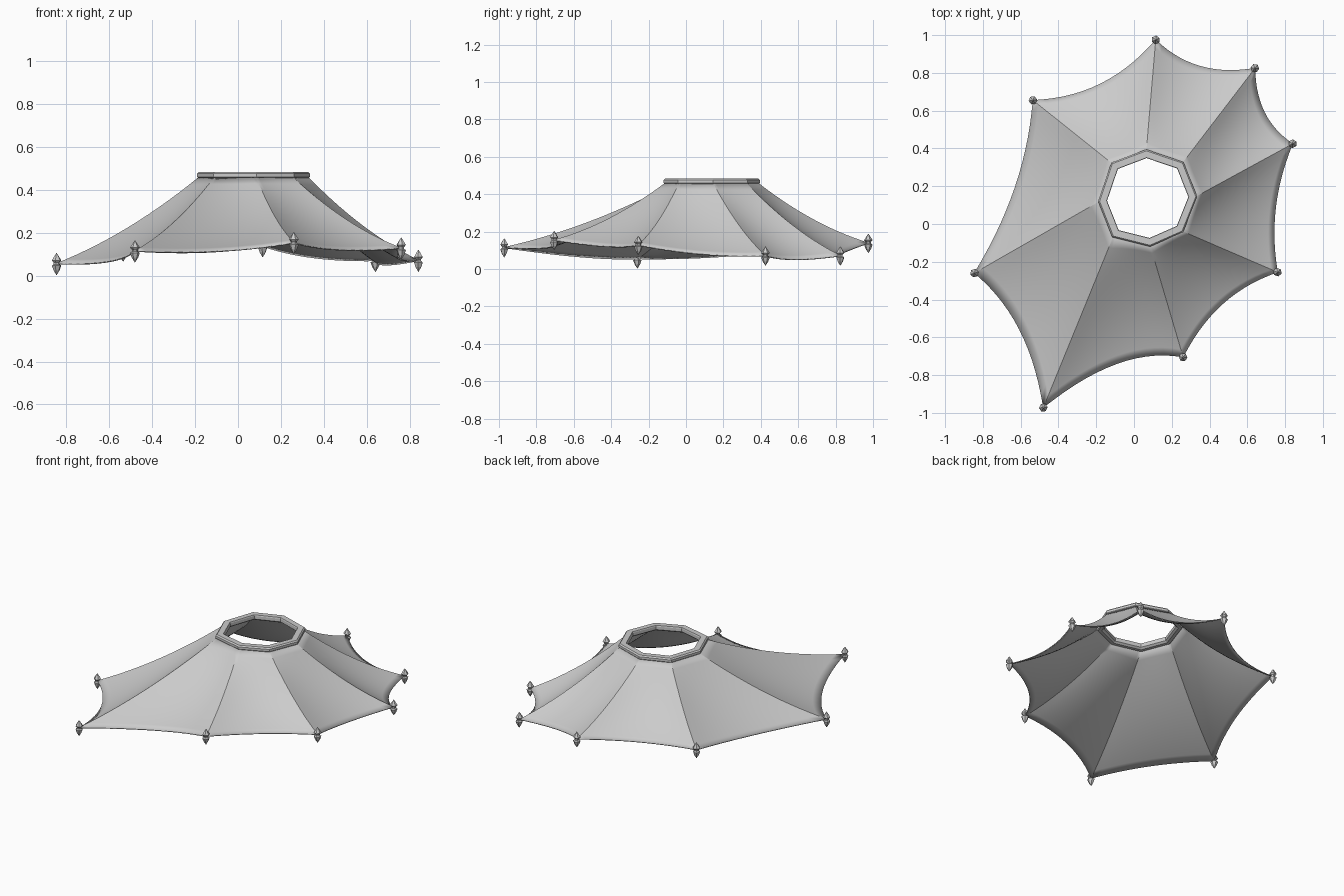
import bpy, math
from mathutils import Vector

cube = bpy.data.objects.get("Cube")
if cube:
    bpy.data.objects.remove(cube)


def material(name, rgb):
    m = bpy.data.materials.new(name)
    m.use_nodes = True
    m.diffuse_color = (*rgb, 1)
    m.node_tree.nodes["Principled BSDF"].inputs["Base Color"].default_value = (*rgb, 1)
    return m


GREY = material("light grey", (0.6, 0.6, 0.6))


def add_mesh(name, verts, faces):
    mesh = bpy.data.meshes.new(name)
    mesh.from_pydata(verts, [], faces)
    mesh.materials.append(GREY)
    obj = bpy.data.objects.new(name, mesh)
    bpy.context.collection.objects.link(obj)
    return obj


def smooth(obj, degrees):
    bpy.ops.object.select_all(action="DESELECT")
    obj.select_set(True)
    bpy.context.view_layer.objects.active = obj
    bpy.ops.object.shade_smooth_by_angle(angle=math.radians(degrees))


# Tie-down corners, clockwise from the back, with the inward sag of the hem after each
corners = [Vector(c) for c in (
    (0.115, 0.975, 0.138), (0.64, 0.825, 0.07), (0.84, 0.425, 0.07), (0.76, -0.255, 0.127),
    (0.26, -0.705, 0.153), (-0.48, -0.972, 0.114), (-0.845, -0.26, 0.055), (-0.535, 0.655, 0.118))]
sags = [0.07, 0.06, 0.05, 0.07, 0.10, 0.08, 0.06, 0.08]

# Crown opening outline
centre = Vector((0.073, 0.138))
crown = [Vector(c) for c in (
    (0.065, 0.395), (0.262, 0.328), (0.335, 0.145), (0.26, -0.043),
    (0.085, -0.12), (-0.115, -0.07), (-0.19, 0.12), (-0.12, 0.325))]
N = len(corners)


def crown_point(i, scale, z):
    p = centre + (crown[i % N] - centre) * scale
    return Vector((p.x, p.y, z))


# Canopy: each panel is lofted from the crown to a sagging hem
U, V = 14, 14
verts, faces = [], []
for i in range(N):
    a, b = corners[i], corners[(i + 1) % N]
    top_a, top_b = crown_point(i, 0.96, 0.458), crown_point(i + 1, 0.96, 0.458)
    middle = (a + b) / 2
    inward = (Vector((centre.x, centre.y, middle.z)) - middle).normalized()
    for s in range(U):
        u = s / U
        bow = 4 * u * (1 - u)
        hem = a.lerp(b, u) + inward * sags[i] * bow - Vector((0, 0, 0.02 * bow))
        top = top_a.lerp(top_b, u)
        for t in range(V + 1):
            v = t / V
            p = top.lerp(hem, v)
            p.z -= 0.035 * 4 * v * (1 - v)
            verts.append(p)
columns = N * U
for c in range(columns):
    d = (c + 1) % columns
    for t in range(V):
        faces.append((c * (V + 1) + t, d * (V + 1) + t,
                      d * (V + 1) + t + 1, c * (V + 1) + t + 1))
canopy = add_mesh("canopy", verts, [f[::-1] for f in faces])
smooth(canopy, 30)
cloth = canopy.modifiers.new("cloth thickness", "SOLIDIFY")
cloth.thickness = 0.006
cloth.offset = 0

# Crown ring: chamfered section swept round the opening
section = [(0.83, 0.483), (0.97, 0.483), (1.0, 0.475), (1.0, 0.46),
           (0.95, 0.446), (0.87, 0.446), (0.82, 0.456), (0.82, 0.476)]
K = len(section)
verts = [crown_point(i, s, z) for i in range(N) for s, z in section]
faces = [(i * K + k, i * K + (k + 1) % K,
          (i + 1) % N * K + (k + 1) % K, (i + 1) % N * K + k)
         for i in range(N) for k in range(K)]
add_mesh("crown_ring", verts, faces)

# Finials: faceted double points clamping each canopy corner
profile = [(0.001, 0.05), (0.012, 0.034), (0.023, 0.016), (0.014, 0.006),
           (0.014, -0.002), (0.023, -0.008), (0.015, -0.03), (0.001, -0.052)]
SIDES = 6
for i, corner in enumerate(corners):
    turn = math.atan2(corner.y, corner.x)
    verts = [corner + Vector((r * math.cos(turn + math.tau * k / SIDES),
                              r * math.sin(turn + math.tau * k / SIDES), z))
             for r, z in profile for k in range(SIDES)]
    faces = [(j * SIDES + k, (j + 1) * SIDES + k,
              (j + 1) * SIDES + (k + 1) % SIDES, j * SIDES + (k + 1) % SIDES)
             for j in range(len(profile) - 1) for k in range(SIDES)]
    add_mesh(f"corner_finial_{i + 1}", verts, faces)
